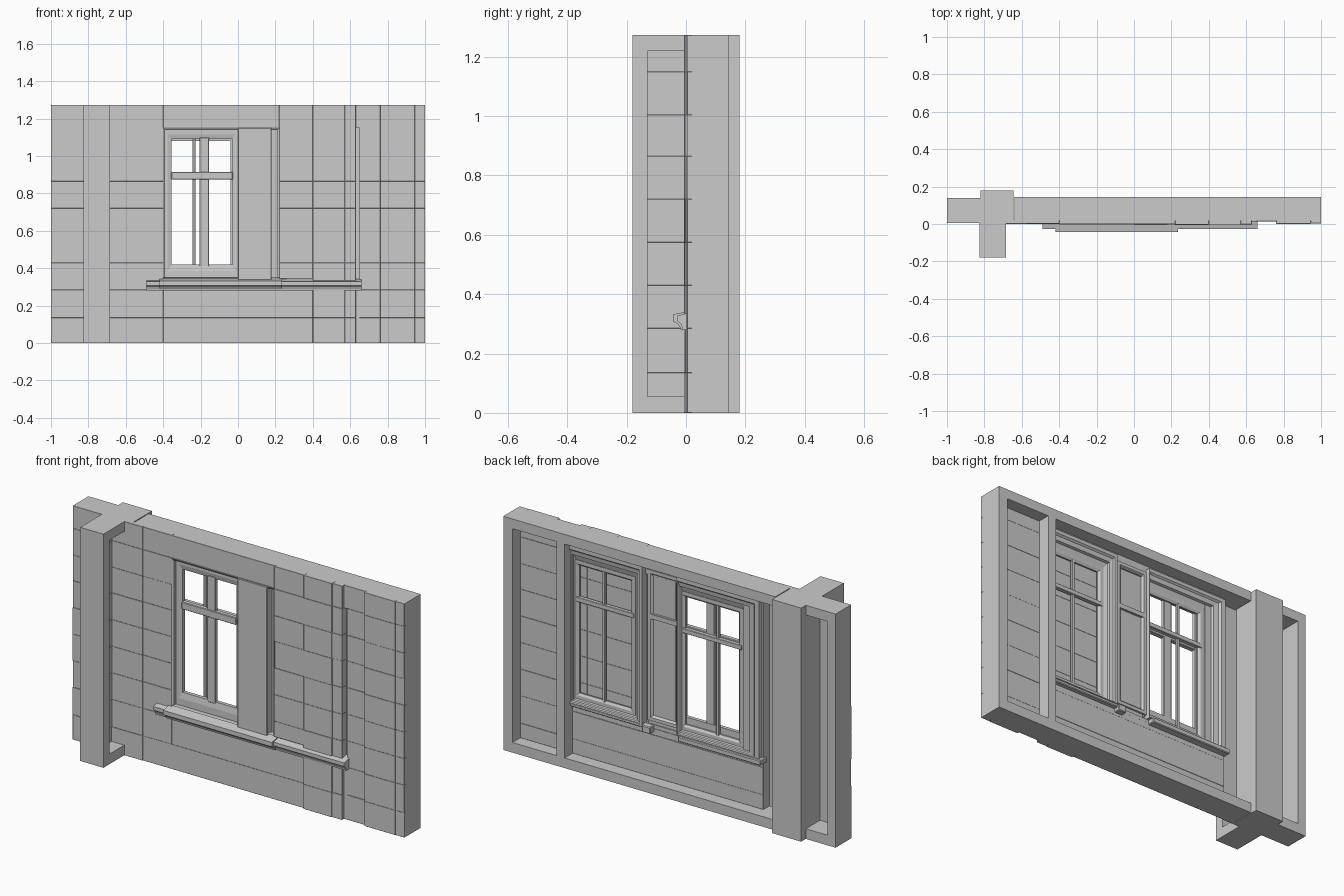
import bpy, bmesh, random
from mathutils import Matrix, Vector

if "Cube" in bpy.data.objects:
    bpy.data.objects.remove(bpy.data.objects["Cube"])

random.seed(4)
H = 1.273                                  # wall height
ROWS = [0, .135, .285, .43, .575, .72, .865, 1.005, 1.15, H]


def finish(name, bm, bevel=0):
    bmesh.ops.recalc_face_normals(bm, faces=bm.faces)
    me = bpy.data.meshes.new(name)
    bm.to_mesh(me)
    bm.free()
    ob = bpy.data.objects.new(name, me)
    bpy.context.collection.objects.link(ob)
    if bevel:
        m = ob.modifiers.new("edge", 'BEVEL')
        m.width, m.segments = bevel, 1
    return ob


def boxes(name, items, bevel=0):
    """Each item is x0, x1, y0, y1, z0, z1."""
    bm = bmesh.new()
    for x0, x1, y0, y1, z0, z1 in items:
        mat = Matrix.Translation(((x0 + x1) / 2, (y0 + y1) / 2, (z0 + z1) / 2))
        mat = mat @ Matrix.Diagonal((x1 - x0, y1 - y0, z1 - z0, 1))
        bmesh.ops.create_cube(bm, size=1, matrix=mat)
    return finish(name, bm, bevel)


def extrude_x(name, x0, x1, yz):
    """Extrude a yz profile along x."""
    bm = bmesh.new()
    f = bm.faces.new([bm.verts.new((x0, y, z)) for y, z in yz])
    ext = bmesh.ops.extrude_face_region(bm, geom=[f])
    vs = [g for g in ext['geom'] if isinstance(g, bmesh.types.BMVert)]
    bmesh.ops.translate(bm, verts=vs, vec=Vector((x1 - x0, 0, 0)))
    return finish(name, bm)


def frame(name, x0, x1, z0, z1, profile, left=1, right=1, low=1, top=1):
    """Sweep a closed (outset, y) profile round a rectangle with mitred corners."""
    bm = bmesh.new()
    rings = [[bm.verts.new((x0 - o * left if cx < 0 else x1 + o * right, y,
                            z0 - o * low if cz < 0 else z1 + o * top))
              for cx, cz in ((-1, -1), (1, -1), (1, 1), (-1, 1))] for o, y in profile]
    for i, a in enumerate(rings):
        b = rings[(i + 1) % len(rings)]
        for j in range(4):
            k = (j + 1) % 4
            bm.faces.new((a[j], a[k], b[k], b[j]))
    return finish(name, bm)


def planks(x0, x1, y, z0=0, z1=H, back=.022):
    """Rows of slightly uneven planks between two heights."""
    out = []
    for a, b in zip(ROWS, ROWS[1:]):
        a, b = max(a, z0), min(b, z1)
        if b - a > .01:
            out.append((x0, x1, y + random.uniform(-.001, .001), back, a, b))
    return out


# wall core around the window opening, thin beside the post
boxes("wall_core", [(-1, -.82, .008, .018, 0, H), (-.82, -.52, .01, .025, 0, H),
                    (-.52, -.40, .02, .075, 0, H), (.65, 1, .02, .075, 0, H),
                    (-.40, .65, .02, .075, 0, .34), (-.40, .65, .02, .075, 1.15, H)])

# plank cladding on the front
boxes("front_planks",
      planks(-1, -.82, .005, back=.016) + planks(-.82, -.575, 0) + planks(-.575, -.40, .002)
      + planks(-.40, .40, .002, 0, .30) + planks(-.40, .22, .002, 1.15, H)
      + planks(.65, .76, .014) + planks(.76, .945, .002) + planks(.945, 1, .004), .0008)

# planked infill that blocks the second window
boxes("blind_infill",
      planks(.22, .40, -.004, .345, H, .035) + planks(.40, .57, -.006, 0, H, .035)
      + planks(.57, .63, -.003, 0, H, .035), .0008)
boxes("infill_reveal", [(.63, .65, .013, .03, 0, .33), (.63, .65, .013, .03, 1.15, H),
                        (.63, .65, .035, .05, .33, 1.15)])

# plank cladding inside the back compartments
back = []
for x0, x1, z0, z1 in ((.68, .945, .055, 1.22), (-.52, .63, .055, .32)):
    back += [(a, b, .07, c, e, f) for a, b, c, _, e, f in planks(x0, x1, .077, z0, z1)]
boxes("back_planks", back, .0008)

# rim and studs of the back framing
boxes("back_rim", [(.945, 1, .02, .145, 0, H), (-1, -.95, .01, .14, 0, H),
                   (-.95, -.82, .01, .14, 0, .055), (-.95, -.82, .01, .14, 1.22, H),
                   (-.64, .945, .02, .145, 0, .055), (-.64, .945, .02, .145, 1.22, H)])
boxes("back_stud", [(.63, .68, .07, .145, .055, 1.22)])
boxes("back_post", [(-.82, -.645, .02, .18, 0, H)])

# front cross wall: end plate, planked skin, top and bottom rims
boxes("cross_wall_frame", [(-.825, -.685, -.18, -.13, 0, H),
                           (-.825, -.685, -.13, .01, 0, .055),
                           (-.825, -.685, -.13, .01, 1.22, H)])
boxes("cross_wall_skin", [(-.825, -.76 + random.uniform(-.001, .001), -.13, .01, c, d)
                          for c, d in zip(ROWS, ROWS[1:])], .0008)

# mullion between the two windows, with inner panelling
boxes("mullion", [(0, .18, -.006, .07, .335, 1.15)], .003)
for z0, z1 in ((.39, .91), (.945, 1.15)):
    frame("mullion_panel", .015, .145, z0, z1,
          [(0, .068), (.012, .08), (.03, .08), (.03, .068)])

# outer window frame set back from the front
frame("outer_frame", -.355, -.03, .42, 1.09,
      [(0, .03), (.02, .024), (.045, .024), (.045, .05), (0, .05)], right=.8, low=1.7, top=1.3)
boxes("outer_bars", [(-.205, -.155, .026, .048, .41, 1.10),
                     (-.357, -.028, .022, .048, .875, .915)], .003)
boxes("gap_frame", [(.18, .26, .035, .06, .34, 1.15)])
frame("opening_bead", -.39, .212, .35, 1.14,
      [(0, .004), (.012, -.004), (.012, .022), (0, .022)], low=.1)

# inner windows and their splayed casings, seen from the back
casing = [(0, .05), (0, .062), (.05, .074), (.055, .088), (.085, .092),
          (.095, .102), (.12, .102), (.12, .05)]
for x0, x1, mid, left, right in ((-.385, -.025, -.235, 1.05, .08), (.265, .615, .45, .6, .2)):
    frame("inner_casing", x0, x1, .36, 1.10, casing, left, right, .2, .8)
    frame("inner_sash", x0 + .022, x1 - .015, .385, 1.08,
          [(0, .052), (0, .06), (.012, .068), (.03, .068), (.03, .052)])
    boxes("inner_bars", [(mid - .008, mid + .008, .05, .066, .37, 1.09),
                         (x0, x1, .05, .072, .885, .91)], .002)

# inner sills
boxes("inner_sill", [(-.53, -.03, .06, .115, .31, .338), (.17, .63, .06, .10, .32, .338),
                     (.14, .19, .06, .11, .30, .338)], .004)

# moulded outer sill in two depths
for x0, x1, d, lift in ((-.49, .66, -.028, 0), (-.42, .235, -.044, .004)):
    extrude_x("outer_sill", x0, x1,
              [(.04, .345 + lift), (d, .328 + lift), (d, .308), (d * .65, .30),
               (d * .45, .288), (d * .4, .28), (.04, .28)])
